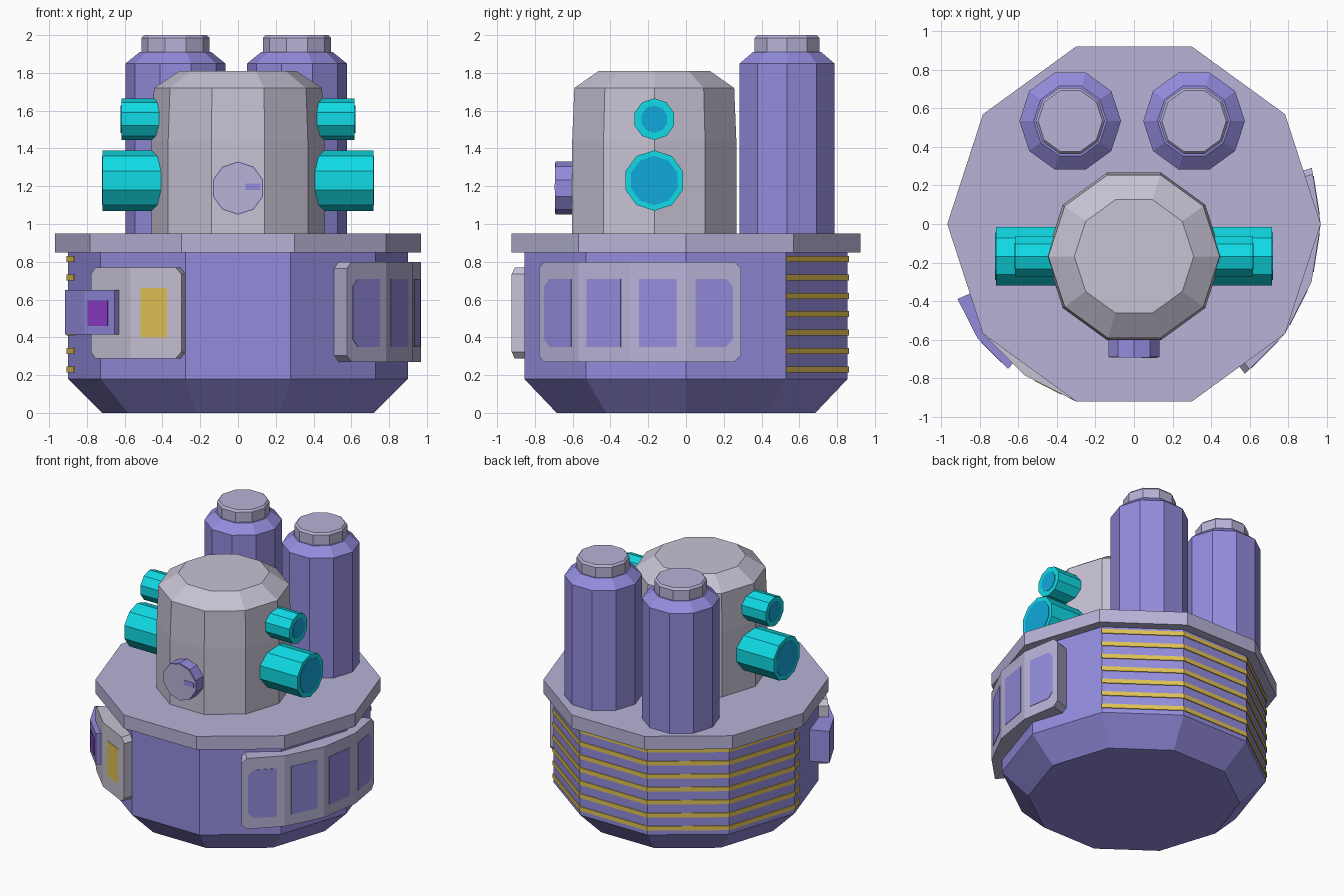
import bpy, bmesh, math
from mathutils import Matrix, Vector

if "Cube" in bpy.data.objects:
    bpy.data.objects.remove(bpy.data.objects["Cube"])


def material(name, srgb):
    m = bpy.data.materials.new(name)
    lin = [c / 12.92 if c <= 0.04045 else ((c + 0.055) / 1.055) ** 2.4 for c in srgb]
    m.diffuse_color = (*lin, 1)
    m.use_nodes = True
    m.node_tree.nodes["Principled BSDF"].inputs["Base Color"].default_value = m.diffuse_color
    return m


PURPLE = material("body purple", (0.58, 0.55, 0.87))
LILAC = material("trim lilac", (0.72, 0.70, 0.84))
GREY = material("dome grey", (0.78, 0.76, 0.83))
YELLOW = material("vent yellow", (0.88, 0.76, 0.33))
CYAN = material("pod cyan", (0.06, 0.86, 0.90))
BLUE = material("lens blue", (0.06, 0.66, 0.86))
MAGENTA = material("indicator violet", (0.56, 0.24, 0.80))


def finish(bm, name, mat):
    bmesh.ops.recalc_face_normals(bm, faces=bm.faces[:])
    me = bpy.data.meshes.new(name)
    bm.to_mesh(me)
    bm.free()
    me.materials.append(mat)
    ob = bpy.data.objects.new(name, me)
    bpy.context.collection.objects.link(ob)
    return ob


def lathe(name, rings, mat, centre=(0, 0, 0), turn=Matrix(), sides=10):
    """Closed ten-sided solid from (radius, height) rings."""
    bm = bmesh.new()
    mw = Matrix.Translation(centre) @ turn
    loops = [[bm.verts.new(mw @ Vector((r * math.cos(2 * math.pi * i / sides),
                                        r * math.sin(2 * math.pi * i / sides), z)))
              for i in range(sides)] for r, z in rings]
    for a, b in zip(loops, loops[1:]):
        for i in range(sides):
            j = (i + 1) % sides
            bm.faces.new((a[i], a[j], b[j], b[i]))
    bm.faces.new(loops[0][::-1])
    bm.faces.new(loops[-1])
    return finish(bm, name, mat)


def wrap(name, a0, a1, r_in, r_out, z0, z1, mat, sides=20, cut0=0.0, cut1=0.0):
    """Plate wrapped round a polygon from angle a0 to a1, with optional clipped corners."""
    step = 360 / sides
    cols = [(a0, cut0), (a1, cut1)]
    if cut0:
        cols.append((a0 + math.degrees(cut0), 0))
    if cut1:
        cols.append((a1 - math.degrees(cut1), 0))
    k = math.floor(a0 / step) + 1
    while k * step < a1 - 0.01:
        cols.append((k * step, 0))
        k += 1
    cols.sort()
    bm = bmesh.new()
    grid = []
    for a, c in cols:
        off = math.radians((a % step) - step / 2)
        f = math.cos(math.radians(step / 2)) / math.cos(off)
        ca, sa = math.cos(math.radians(a)), math.sin(math.radians(a))
        grid.append([bm.verts.new((r * f * ca, r * f * sa, z)) for r, z in
                     ((r_in, z0 + c), (r_out, z0 + c), (r_out, z1 - c), (r_in, z1 - c))])
    for a, b in zip(grid, grid[1:]):
        for i in range(4):
            j = (i + 1) % 4
            bm.faces.new((a[i], b[i], b[j], a[j]))
    bm.faces.new(grid[0])
    bm.faces.new(grid[-1][::-1])
    return finish(bm, name, mat)


# Main drum and deck
lathe("base_drum", [(0.72, 0), (0.9, 0.18), (0.9, 0.86)], PURPLE)
lathe("deck_plate", [(0.97, 0.85), (0.97, 0.95)], LILAC)

# Central turret
lathe("turret", [(0.457, 0.94), (0.457, 1.44), (0.445, 1.72), (0.31, 1.81)], GREY, (0, -0.168, 0))

# Rear tanks with caps
for side, x in (("left", -0.331), ("right", 0.312)):
    lathe(f"tank_{side}", [(0.264, 0.94), (0.264, 1.85), (0.19, 1.91)], PURPLE, (x, 0.535, 0))
    lathe(f"tank_cap_{side}", [(0.18, 1.90), (0.18, 1.985), (0.167, 2.0)], LILAC, (x, 0.535, 0))

# Side pods with lens discs
for side, s in (("left", -1), ("right", 1)):
    turn = Matrix.Rotation(s * math.pi / 2, 4, 'Y')
    for size, r, lens, z, end in (("large", 0.16, 0.13, 1.23, 0.718),
                                  ("small", 0.11, 0.072, 1.555, 0.618)):
        lathe(f"pod_{size}_{side}", [(r, 0.3), (r, end)], CYAN, (0, -0.168, z), turn)
        lathe(f"pod_lens_{size}_{side}", [(lens, end - 0.002), (lens, end + 0.003)], BLUE,
              (0, -0.168, z), turn)

# Front dial
turn = Matrix.Rotation(math.pi / 2, 4, 'X') @ Matrix.Rotation(math.radians(18), 4, 'Z')
lathe("dial", [(0.14, 0.5), (0.14, 0.69)], PURPLE, (0, 0, 1.19), turn)
lathe("dial_face", [(0.134, 0.688), (0.134, 0.694)], LILAC, (0, 0, 1.19), turn)
bm = bmesh.new()
bmesh.ops.create_cube(bm, size=1, matrix=Matrix.Translation((0.08, -0.694, 1.197))
                      @ Matrix.Diagonal((0.08, 0.006, 0.036, 1)))
finish(bm, "dial_mark", PURPLE)

# Right window panel, four panes
wrap("window_panel", -53.5, 17.5, 0.84, 0.97, 0.27, 0.80, LILAC, cut0=0.035, cut1=0.035)
for i in range(4):
    a = -54 + 18 * i
    wrap(f"window_pane_{i + 1}", a + 3, a + 15, 0.96, 0.973, 0.35, 0.71, PURPLE,
         cut0=0.04 if i == 0 else 0, cut1=0.04 if i == 3 else 0)

# Left control panel, yellow plate and side box
wrap("control_panel", 216.5, 252, 0.84, 0.97, 0.288, 0.77, GREY, cut0=0.035, cut1=0.035)
wrap("control_plate", 237.6, 247, 0.96, 0.973, 0.40, 0.66, YELLOW)
wrap("control_box", 203, 229, 0.84, 1.006, 0.415, 0.65, PURPLE)
wrap("control_indicator", 217.6, 226.2, 1.0, 1.009, 0.46, 0.595, MAGENTA)

# Rear vent stripes
for i in range(7):
    z = 0.23 + 0.0975 * i
    wrap(f"vent_stripe_{i + 1}", 36, 187, 0.89, 0.907, z - 0.016, z + 0.016, YELLOW, sides=10)
